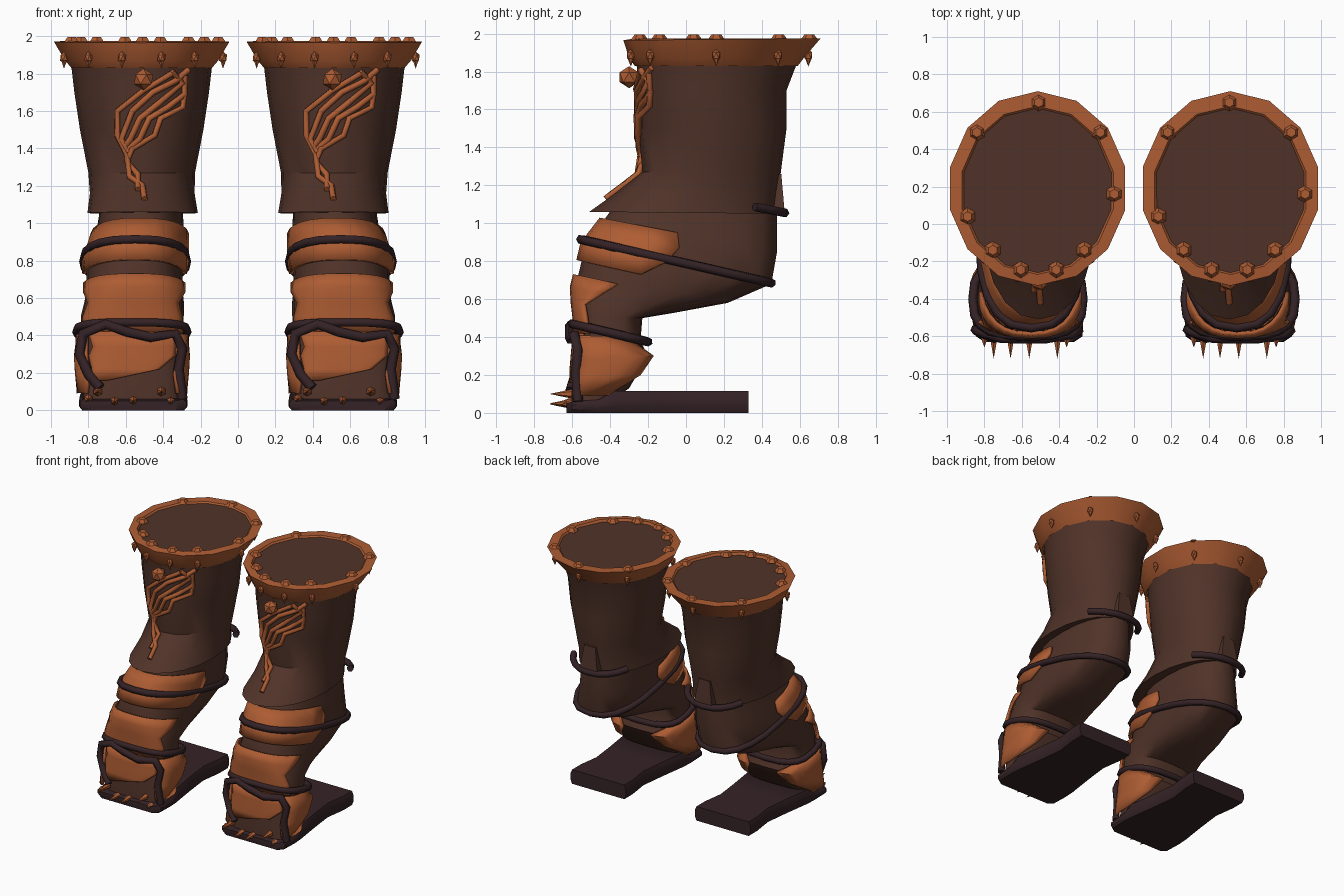
import bpy, bmesh, math
from mathutils import Vector, Matrix

if "Cube" in bpy.data.objects:
    bpy.data.objects.remove(bpy.data.objects["Cube"])


def material(name, rgb):
    m = bpy.data.materials.new(name)
    m.diffuse_color = (*rgb, 1)
    m.use_nodes = True
    m.node_tree.nodes["Principled BSDF"].inputs["Base Color"].default_value = m.diffuse_color
    return m


BROWN = material("brown_leather", (0.08, 0.033, 0.022))
COPPER = material("copper_orange", (0.42, 0.108, 0.033))
DARK = material("dark_strap", (0.034, 0.016, 0.019))

# Ring: front y, front z, back y, back z, half width, centre x, squareness
THIGH = [(-.27, 1.95, .60, 1.95, .40, .515, 1), (-.26, 1.83, .58, 1.83, .375, .515, 1),
         (-.25, 1.70, .53, 1.70, .36, .515, 1), (-.25, 1.50, .53, 1.50, .33, .515, 1),
         (-.23, 1.27, .50, 1.27, .285, .515, 1), (-.37, 1.16, .49, 1.16, .28, .512, 1),
         (-.51, 1.06, .48, 1.05, .295, .51, .95)]
LEG = [(-.38, 1.09, .48, 1.10, .22, .515, .9), (-.43, 1.02, .48, .85, .235, .525, .85),
       (-.53, .89, .45, .68, .26, .55, .8), (-.56, .76, .22, .58, .255, .555, .8),
       (-.59, .64, -.05, .53, .265, .555, .75), (-.57, .51, -.23, .50, .275, .565, .7),
       (-.575, .40, -.24, .38, .27, .565, .7), (-.585, .28, -.20, .30, .275, .567, .65),
       (-.60, .12, -.30, .13, .265, .567, .6), (-.60, .05, -.40, .06, .26, .567, .6)]
CUFF = [(-.24, 1.95, .56, 1.95, .40, .515, 1), (-.27, 1.83, .59, 1.83, .385, .515, 1),
        (-.30, 1.87, .62, 1.87, .42, .515, 1), (-.33, 1.965, .71, 1.975, .48, .515, 1),
        (-.27, 1.975, .63, 1.975, .415, .515, 1), (-.26, 1.955, .61, 1.955, .40, .515, 1)]


def point(r, a, side, grow=0.0):
    """Point on a tilted ring; angle 0 is the front."""
    fy, fz, by, bz, hw, cx, p = r
    f, b = Vector((0, fy, fz)), Vector((0, by, bz))
    d = (f - b) / 2
    d += d.normalized() * grow
    c, s = math.cos(a), math.sin(a)
    c = math.copysign(abs(c) ** p, c)
    s = math.copysign(abs(s) ** p, s)
    v = (f + b) / 2 + d * c
    v.x = side * cx + (hw + grow) * s
    return v


def ring_at(rings, z):
    """Ring interpolated at a given front height."""
    for a, b in zip(rings, rings[1:]):
        if a[1] >= z >= b[1]:
            t = (a[1] - z) / (a[1] - b[1])
            return tuple(p + (q - p) * t for p, q in zip(a, b))
    return rings[0] if z > rings[0][1] else rings[-1]


def finish(bm, name, mat, angle=40):
    bmesh.ops.recalc_face_normals(bm, faces=bm.faces)
    me = bpy.data.meshes.new(name)
    bm.to_mesh(me)
    bm.free()
    ob = bpy.data.objects.new(name, me)
    bpy.context.collection.objects.link(ob)
    me.materials.append(mat)
    bpy.ops.object.select_all(action='DESELECT')
    ob.select_set(True)
    bpy.context.view_layer.objects.active = ob
    bpy.ops.object.shade_smooth_by_angle(angle=math.radians(angle))
    return ob


def bridge(bm, rows, closed):
    for r, q in zip(rows, rows[1:]):
        n = len(r)
        for i in range(n if closed else n - 1):
            j = (i + 1) % n
            bm.faces.new((r[i], r[j], q[j], q[i]))


def loft(name, rings, mat, side, n=18, caps=True):
    bm = bmesh.new()
    rows = [[bm.verts.new(point(r, math.tau * i / n, side)) for i in range(n)] for r in rings]
    bridge(bm, rows, True)
    if caps:
        bm.faces.new(rows[0])
        bm.faces.new(rows[-1])
    return finish(bm, name, mat)


def shell(name, mat, side, spans, grow=.018):
    """Plate hugging the leg; each span is height, start angle, end angle."""
    bm = bmesh.new()
    n = 12
    rows = []
    for z, a0, a1 in spans:
        r = ring_at(LEG, z)
        rows.append([bm.verts.new(point(r, math.radians(a0 + (a1 - a0) * i / n), side, grow))
                     for i in range(n + 1)])
    bridge(bm, rows, False)
    ob = finish(bm, name, mat)
    mod = ob.modifiers.new("thickness", 'SOLIDIFY')
    mod.thickness = .02
    mod.offset = 0
    return ob


def tube(name, pts, radius, mat, closed=False):
    cu = bpy.data.curves.new(name, 'CURVE')
    cu.dimensions = '3D'
    cu.bevel_depth = radius
    cu.bevel_resolution = 1
    cu.use_fill_caps = True
    sp = cu.splines.new('POLY')
    sp.points.add(len(pts) - 1)
    for p, v in zip(sp.points, pts):
        p.co = (*v, 1)
    sp.use_cyclic_u = closed
    cu.materials.append(mat)
    ob = bpy.data.objects.new(name, cu)
    bpy.context.collection.objects.link(ob)


def strap(name, ring, side, a0=0, a1=360, n=20):
    closed = a1 - a0 == 360
    pts = [point(ring, math.radians(a0 + (a1 - a0) * i / n), side)
           for i in range(n if closed else n + 1)]
    tube(name, pts, .025, DARK, closed)


def thigh_front(x, z, side, grow=.012):
    """Spot on the front of the thigh at a given x and z."""
    fy, _, by, _, hw, cx, _ = ring_at(THIGH, z)
    u = max(-.97, min(.97, (x - side * cx) / hw))
    return Vector((x, (fy + by) / 2 - (by - fy) / 2 * math.sqrt(1 - u * u) - grow, z))


STUDS = [(-.33, .49), (0, .65), (.33, .49), (.405, .16), (-.38, .04),
         (-.245, -.14), (-.095, -.245), (.095, -.245), (.245, -.14)]
STRANDS = [[(.15, 1.80), (0, 1.71), (-.14, 1.60), (-.14, 1.47), (-.09, 1.37), (-.075, 1.25),
            (-.005, 1.20), (.005, 1.13)],
           [(.24, 1.82), (.17, 1.76), (.05, 1.70), (-.06, 1.60), (-.12, 1.45), (-.08, 1.38)],
           [(.15, 1.81), (.21, 1.75), (.08, 1.64), (-.02, 1.56), (-.07, 1.45), (-.10, 1.41)],
           [(.22, 1.79), (.22, 1.69), (.13, 1.62), (.03, 1.56), (-.02, 1.45), (-.10, 1.38)],
           [(.22, 1.70), (.21, 1.62), (.09, 1.56), (.06, 1.47), (-.06, 1.40), (-.09, 1.33),
            (-.03, 1.26), (-.03, 1.18)]]
TOE_STRAP = [(-.17, .12), (-.23, .19), (-.28, .30), (-.26, .41), (-.14, .46), (-.03, .42),
             (.10, .39), (.23, .41), (.27, .33), (.25, .22), (.27, .06)]

for side, label in ((-1, "left"), (1, "right")):
    # Main leather body and flared cuff
    loft(label + "_thigh", THIGH, BROWN, side, 20)
    loft(label + "_lower_leg", LEG, BROWN, side, 20)
    loft(label + "_cuff", CUFF, COPPER, side, 14, caps=False)
    loft(label + "_top_cap", [(-.28, 1.955, .62, 1.965, .41, .515, 1),
                              (-.26, 1.94, .60, 1.94, .40, .515, 1)], BROWN, side, 14)

    # Copper shin and toe plates
    shell(label + "_knee_plate", COPPER, side,
          [(1.02, -84, 84), (.96, -88, 88), (.89, -86, 86), (.80, -80, 80)])
    shell(label + "_shin_plate", COPPER, side,
          [(.725, -72, 72), (.66, -68, 68), (.58, -50, 50), (.50, -58, 58), (.42, -64, 64)])
    shell(label + "_toe_plate", COPPER, side,
          [(.42, -48, 48), (.34, -38, 46), (.29, -44, 44), (.22, -38, 20), (.16, -42, -18)], .015)
    for e in (-1, 1):
        shell(label + "_ankle_plate", COPPER, side,
              [(.41, e * 48, e * 110), (.28, e * 44, e * 165), (.19, e * 40, e * 150),
               (.09, e * 46, e * 100)], .026)

    # Straps
    strap(label + "_knee_strap", (-.555, .915, .45, .685, .275, .55, .8), side)
    strap(label + "_ankle_strap", (-.60, .47, -.20, .375, .295, .567, .7), side)
    strap(label + "_back_strap", (-.20, 1.20, .52, 1.055, .28, .515, .9), side, 122, 238, 8)
    tube(label + "_toe_strap", [(side * .567 + x, -.61 + .45 * max(0, abs(x) - .18), z)
                                for x, z in TOE_STRAP], .028, DARK)

    # Tab at the back
    bm = bmesh.new()
    bmesh.ops.create_cube(bm, size=1)
    for v in bm.verts:
        top = v.co.z > 0
        v.co = Vector((side * .515 + v.co.x * (.10 if top else .16),
                       .485 + v.co.y * (.035 if top else .07), 1.26 if top else 1.06))
    finish(bm, label + "_back_tab", BROWN, 20)

    # Sole with slim toe and waist
    bm = bmesh.new()
    rows = []
    for y, hw, top in ((-.63, .24, .05), (-.60, .285, .06), (-.46, .29, .07), (-.38, .285, .115),
                       (-.15, .25, .115), (.05, .225, .115), (.22, .25, .115), (.33, .25, .115)):
        x = side * .56
        rows.append([bm.verts.new((x + sx * hw * k, y, z)) for sx, k, z in
                     ((-1, .94, 0), (-1, 1, top * .3), (-1, 1, top * .7), (-1, .94, top),
                      (1, .94, top), (1, 1, top * .7), (1, 1, top * .3), (1, .94, 0))])
    bridge(bm, rows, True)
    bm.faces.new(rows[0])
    bm.faces.new(rows[-1])
    finish(bm, label + "_sole", DARK)

    # Cuff studs and the drops below them
    cx = side * .51
    bm = bmesh.new()
    for x, y in STUDS:
        bmesh.ops.create_cone(bm, cap_ends=True, segments=6, radius1=.047, radius2=.026, depth=.03,
                              matrix=Matrix.Translation((cx + x, y, 1.98)))
        a = math.atan2(x / .43, -(y - .17) / .47)
        p = point((-.305, 1.885, .645, 1.885, .435, .515, 1), a, side)
        bmesh.ops.create_icosphere(bm, subdivisions=1, radius=1, matrix=Matrix.Translation(p)
                                   @ Matrix.Diagonal((.024, .024, .034, 1)))
        bmesh.ops.create_cone(bm, segments=6, radius1=0, radius2=.02, depth=.05,
                              matrix=Matrix.Translation(p - Vector((0, 0, .034))))
    finish(bm, label + "_cuff_studs", COPPER, 20)

    # Gem and winding strands on the thigh
    bm = bmesh.new()
    bmesh.ops.create_icosphere(bm, subdivisions=1, radius=.058,
                               matrix=Matrix.Translation((side * .505, -.30, 1.77)))
    finish(bm, label + "_gem", COPPER, 20)
    for s in STRANDS:
        tube(label + "_strand", [thigh_front(side * .505 + x, z, side) for x, z in s], .017, COPPER)

    # Toe spikes
    bm = bmesh.new()
    for x, z in ((-.19, .10), (0, .05), (.15, .10), (-.10, .045), (.20, .045), (-.24, .06)):
        length = .12 if abs(x) < .2 else .06
        bmesh.ops.create_cone(bm, cap_ends=True, segments=6, radius1=.025, radius2=0, depth=length,
                              matrix=Matrix.Translation((side * .56 + x, -.60 - length / 2, z))
                              @ Matrix.Rotation(math.pi / 2, 4, 'X'))
    finish(bm, label + "_toe_spikes", COPPER)
